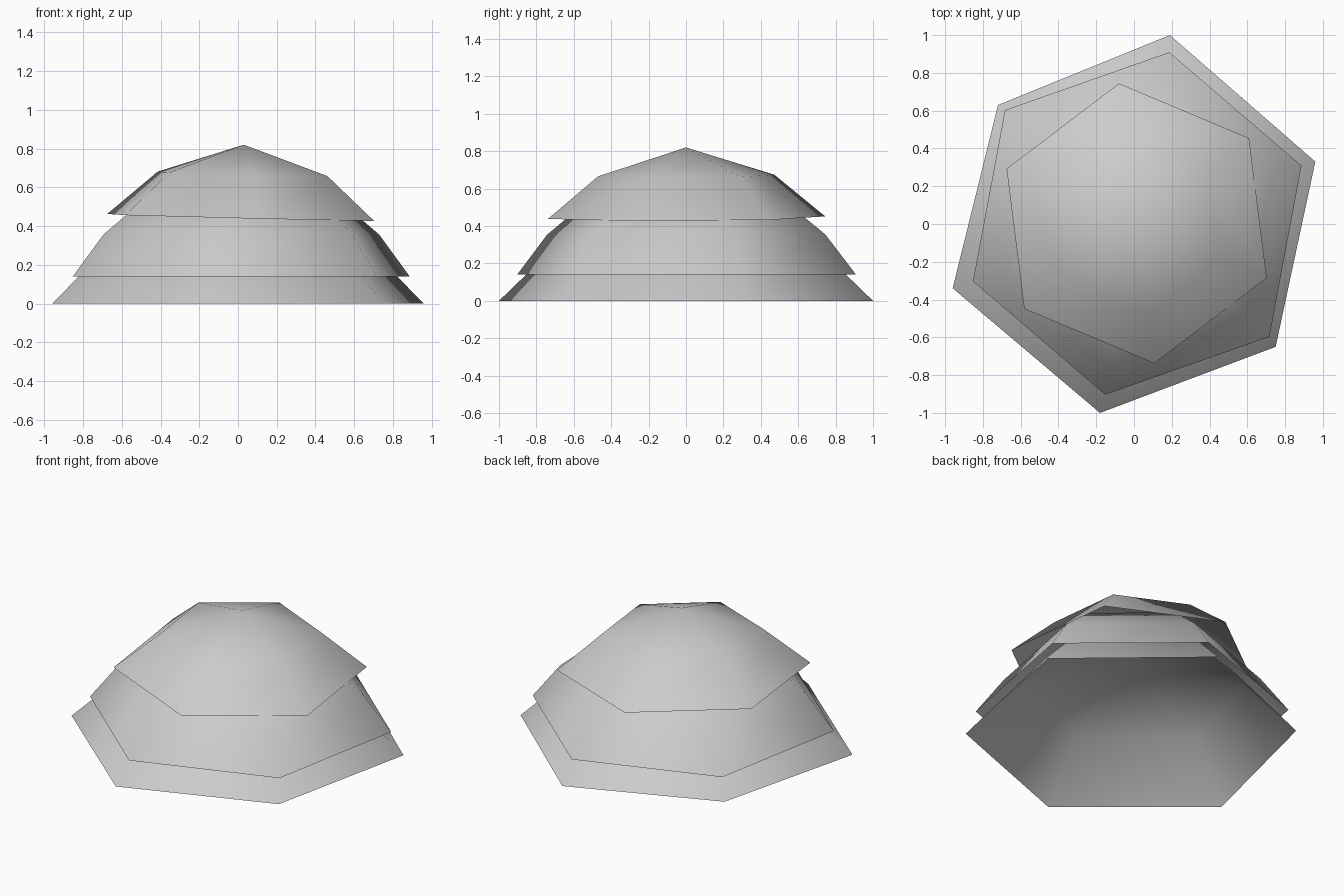
import bpy
import bmesh
from math import sin, cos, radians
from mathutils import Vector

cube = bpy.data.objects.get("Cube")
if cube:
    bpy.data.objects.remove(cube, do_unlink=True)

grey = bpy.data.materials.new("plain grey")
grey.use_nodes = True
colour = (0.6, 0.6, 0.6, 1)
grey.diffuse_color = colour
grey.node_tree.nodes["Principled BSDF"].inputs["Base Color"].default_value = colour


def hexagon(radius, start):
    """Regular six-sided rim."""
    angles = [radians(start + 60 * i) for i in range(6)]
    return [(radius * cos(a), radius * sin(a)) for a in angles]


def dome(name, rim, centre, profile, apex, tilt=(0, 0)):
    """Open six-sided shell; profile lists (rim scale, height) from the rim up."""
    bm = bmesh.new()
    base = Vector(centre)
    rings = []
    for scale, height in profile:
        t = (height - profile[0][1]) / (apex[2] - profile[0][1])
        mid = base.lerp(Vector(apex[:2]), t)
        ring = []
        for x, y in rim:
            x, y = x * scale, y * scale
            lean = x * tilt[0] + y * tilt[1]
            ring.append(bm.verts.new((mid.x + x, mid.y + y, height + lean)))
        rings.append(ring)
    top = bm.verts.new(apex)
    for low, high in zip(rings, rings[1:]):
        for i in range(6):
            j = (i + 1) % 6
            bm.faces.new((low[i], low[j], high[j], high[i]))
    for i in range(6):
        bm.faces.new((rings[-1][i], rings[-1][(i + 1) % 6], top))
    for face in bm.faces:
        face.smooth = True
    mesh = bpy.data.meshes.new(name)
    bm.to_mesh(mesh)
    bm.free()
    mesh.materials.append(grey)
    obj = bpy.data.objects.new(name, mesh)
    bpy.context.collection.objects.link(obj)


# Bottom shell, a slightly squeezed hexagon
bottom_rim = [(0.96, 0.33), (0.19, 1.0), (-0.72, 0.63),
              (-0.96, -0.34), (-0.18, -1.0), (0.75, -0.65)]
dome("bottom_shell", bottom_rim, (0, 0), [(1, 0), (0.68, 0.31)], (0, 0, 0.5))

# Middle shell, steeper at its rim
dome("middle_shell", hexagon(0.922, 19.4), (0.017, 0.003),
     [(1, 0.14), (0.82, 0.355), (0.56, 0.55)], (0.017, 0, 0.65))

# Top shell, turned and leaning a little
dome("top_shell", hexagon(0.747, 37.2), (0.014, 0.003),
     [(1, 0.445), (0.636, 0.67)], (0.03, 0, 0.82), (-0.024, 0.006))
